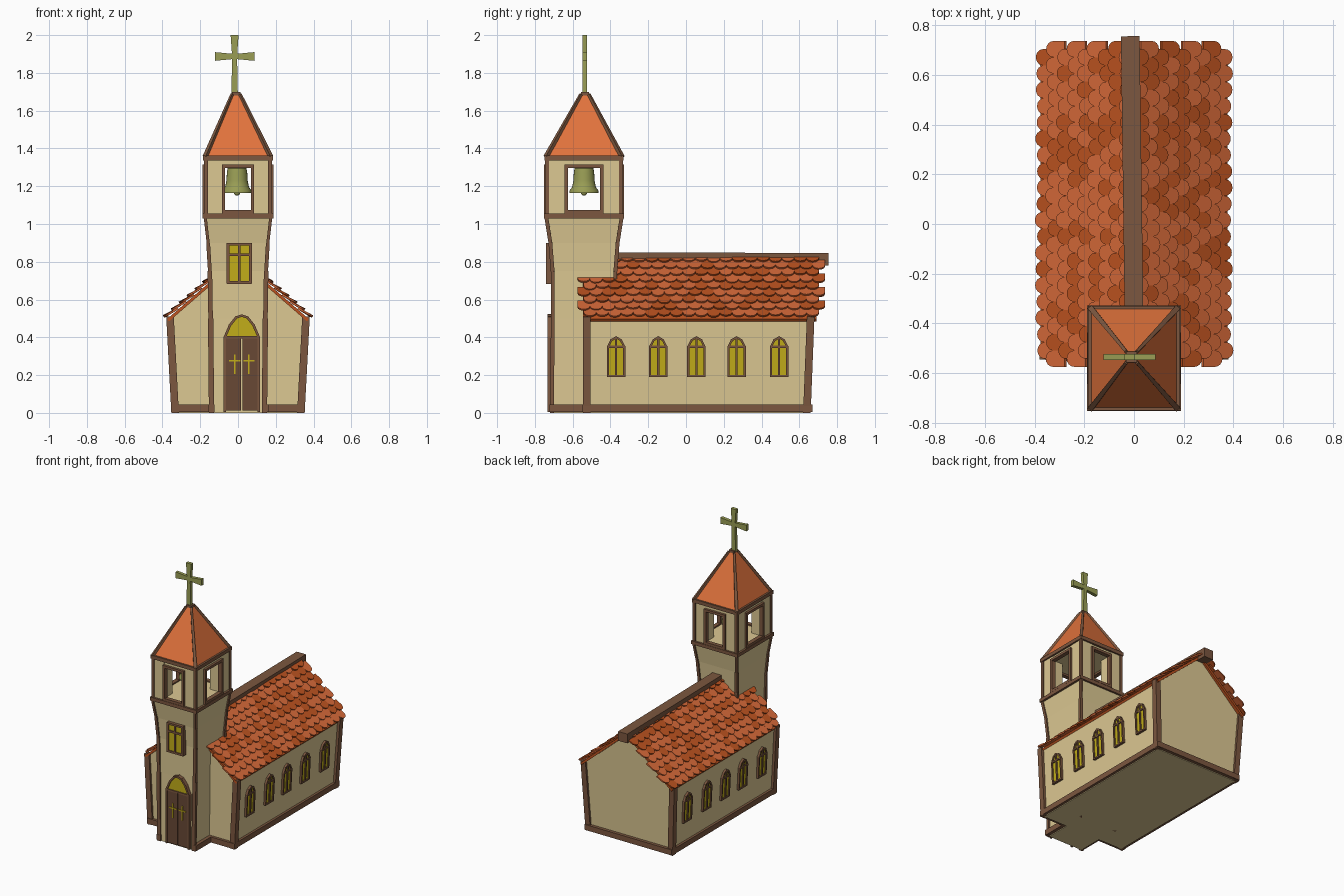
import bpy, bmesh, math, random
from mathutils import Vector as V

if "Cube" in bpy.data.objects:
    bpy.data.objects.remove(bpy.data.objects["Cube"])
random.seed(4)


def material(name, rgb):
    m = bpy.data.materials.new(name)
    m.diffuse_color = (*rgb, 1)
    m.use_nodes = True
    m.node_tree.nodes["Principled BSDF"].inputs["Base Color"].default_value = m.diffuse_color
    return m


CREAM = material("cream_plaster", (0.72, 0.58, 0.29))
BROWN = material("brown_wood", (0.2, 0.095, 0.05))
DOOR = material("door_wood", (0.14, 0.065, 0.035))
ORANGE = material("orange_roof", (0.75, 0.17, 0.045))
TILE_A = material("tile_light", (0.66, 0.14, 0.04))
TILE_B = material("tile_dark", (0.5, 0.085, 0.014))
YELLOW = material("yellow_glass", (0.54, 0.42, 0.01))
OLIVE = material("olive_bronze", (0.32, 0.34, 0.09))


def finish(name, bm, *mats):
    bmesh.ops.recalc_face_normals(bm, faces=bm.faces)
    me = bpy.data.meshes.new(name)
    bm.to_mesh(me)
    bm.free()
    for m in mats:
        me.materials.append(m)
    ob = bpy.data.objects.new(name, me)
    bpy.context.collection.objects.link(ob)
    return ob


def loft(bm, rings, mat=0):
    vs = [[bm.verts.new(p) for p in r] for r in rings]
    n = len(vs[0])
    faces = [vs[0][::-1], vs[-1]]
    for a, b in zip(vs, vs[1:]):
        faces += [[a[i], a[(i + 1) % n], b[(i + 1) % n], b[i]] for i in range(n)]
    for f in faces:
        bm.faces.new(f).material_index = mat


def beam(bm, p, q, w, d, n, w2=None, ext=0.0):
    """Bar from p to q, width w (to w2), depth d along n."""
    p, q, n = V(p), V(q), V(n).normalized()
    a = (q - p).normalized()
    s = a.cross(n).normalized()
    n = s.cross(a)
    ends = ((p - a * ext, w), (q + a * ext, w2 or w))
    loft(bm, [[c + s * (i * k / 2) + n * (j * d / 2) for i, j in ((-1, -1), (1, -1), (1, 1), (-1, 1))]
              for c, k in ends])


def beams(name, segs, w, d, n, mat, ext=0.0):
    bm = bmesh.new()
    for p, q in segs:
        beam(bm, p, q, w, d, n, ext=ext)
    return finish(name, bm, mat)


def loop(pts, closed=True):
    return list(zip(pts, pts[1:] + pts[:1])) if closed else list(zip(pts, pts[1:]))


def rect(z, hx, hy, cx=0.0, cy=0.0):
    return [V((cx + i * hx, cy + j * hy, z)) for i, j in ((-1, -1), (1, -1), (1, 1), (-1, 1))]


def solid(name, rings, mat):
    bm = bmesh.new()
    loft(bm, rings)
    return finish(name, bm, mat)


def plate(name, pts, n, t, mat):
    n = V(n) * t
    return solid(name, [[V(p) - n for p in pts], [V(p) + n for p in pts]], mat)


# Nave body with leaning walls and gables
prof = [(-.335, 0), (.335, 0), (.36, .5), (0, .8), (-.36, .5)]
solid("nave_walls", [[(x, -.53, z) for x, z in prof],
                     [(x, .645 + .04 * z, z) for x, z in prof]], CREAM)

# Nave corner posts and base boards
bm = bmesh.new()
for s in (-1, 1):
    beam(bm, (s * .333, -.525, 0), (s * .36, -.525, .51), .04, .04, (0, 1, 0))
    beam(bm, (s * .333, .64, 0), (s * .36, .66, .51), .04, .04, (0, 1, 0))
finish("nave_corner_posts", bm, BROWN)
Z = .025
base = [(.14, -.535, Z), (.34, -.535, Z), (.34, .655, Z), (-.34, .655, Z), (-.34, -.535, Z), (-.13, -.535, Z)]
bm = bmesh.new()
for p, q in loop(base, False) + [((s * .145 + .005, -.71, Z), (s * .145 + .005, -.53, Z)) for s in (-1, 1)]:
    beam(bm, p, q, .03, .04, (0, 0, 1), ext=.012)
finish("base_boards", bm, BROWN)

# Roof deck and rounded tiles
RIDGE, EAVE = V((0, 0, .822)), V((.375, 0, .497))
D = (EAVE - RIDGE).normalized()
N = V((-D.z, 0, D.x))
deck = bmesh.new()
tiles = bmesh.new()
L = (EAVE - RIDGE).length
ROWS, COLS, W = 9, 19, .0655
tip = [(-.5, 0)] + [(-.5 * math.cos(math.pi * k / 8), .5 * math.sin(math.pi * k / 8)) for k in range(9)] + [(.5, 0)]
for s in (-1, 1):
    def side(p):
        return V((s * p.x, p.y, p.z))
    c = [RIDGE - N * .016, EAVE - N * .016, EAVE, RIDGE]
    loft(deck, [[side(p + V((0, y, 0))) for p in c] for y in (-.545, .69)])
    for r in range(ROWS):
        s0 = L - (r + 1) * (L / ROWS) + .024
        for k in range(COLS + r % 2):
            y = -.525 + W * (k + (0 if r % 2 == 0 else -.5)) + W * .25
            mid = RIDGE + D * s0
            if abs(mid.x) < .11 and y < -.4:
                continue
            lift = .014 + random.uniform(-.003, .004)
            push = random.uniform(-.005, .005)
            out = [(-.5, -.05)] + [(u, v * W + push) for u, v in tip[1:-1]] + [(.5, -.05)]
            rings = []
            for t in (0, .01):
                rings.append([side(mid + D * v + N * (lift * (v + .05) / .075 + t) + V((0, y + u * W, 0)))
                              for u, v in out])
            loft(tiles, rings, random.choice((0, 0, 1)))
finish("roof_deck", deck, TILE_B)
finish("roof_tiles", tiles, TILE_A, TILE_B)
beams("ridge_beam", [((0, -.36, .815), (-.015, .755, .813))], .075, .068, (0, 0, 1), BROWN)

# Pointed side windows, five on each side
arch = [(-.043, .195), (.043, .195), (.043, .35), (.025, .385), (0, .4), (-.025, .385), (-.043, .35)]
for s, label in ((-1, "left"), (1, "right")):
    for i, y in enumerate((-.37, -.147, .055, .268, .493)):
        def on_wall(u, v, o=.004):
            return V((s * (.335 + .05 * v + o), y + u, v))
        n = V((s, 0, 0))
        pts = [on_wall(u, v) for u, v in arch]
        plate(f"{label}_window_glass_{i + 1}", pts, n, .004, YELLOW)
        segs = loop(pts) + [(on_wall(0, .2), on_wall(0, .395)), (on_wall(-.04, .35), on_wall(.04, .35))]
        beams(f"{label}_window_frame_{i + 1}", segs, .011, .024, n, BROWN, ext=.004)

# Tower shaft flaring towards the belfry
CX, CY = 0.0, -.54
levels = [(0, .14, .17), (.5, .145, .165), (.75, .149, .166), (.9, .158, .178), (1.04, .174, .2)]
rings = [rect(z, a, b, CX, CY) for z, a, b in levels]
solid("tower_shaft", rings, CREAM)
bm = bmesh.new()
for i in range(4):
    col = [r[i] for r in rings]
    for k, (p, q) in enumerate(loop(col, False)):
        beam(bm, p, q, (.028, .024, .02, .016)[k], .02, (0, 1, 0))
finish("tower_corner_trim", bm, BROWN)

# Belfry: floor, four piers, ceiling
bm = bmesh.new()
for i in (-1, 1):
    for j in (-1, 1):
        loft(bm, [rect(z, .045, .05, CX + i * .128, CY + j * .148) for z in (1.04, 1.345)])
for z0, z1 in ((1.03, 1.065), (1.31, 1.35)):
    loft(bm, [rect(z, .17, .195, CX, CY) for z in (z0, z1)])
finish("belfry_walls", bm, CREAM)
beams("belfry_corner_trim", [(p, V((p.x, p.y, 1.34))) for p in rect(1.04, .17, .196, CX, CY)],
      .02, .02, (0, 1, 0), BROWN)
for name, z, a, b, t in (("belfry_lower_band", 1.042, .178, .202, .025), ("belfry_upper_band", 1.35, .174, .2, .026)):
    beams(name, loop(rect(z, a, b, CX, CY)), .02, t, (0, 0, 1), BROWN, ext=.01)
for s, a, b in ((-1, "front", "left"), (1, "back", "right")):
    f = [V((CX + u, CY + s * .197, z)) for u, z in ((-.077, 1.065), (.077, 1.065), (.077, 1.305), (-.077, 1.305))]
    beams(f"belfry_{a}_frame", loop(f), .018, .03, (0, 1, 0), BROWN, ext=.009)
    f = [V((CX + s * .172, CY + u, z)) for u, z in ((-.095, 1.065), (.095, 1.065), (.095, 1.305), (-.095, 1.305))]
    beams(f"belfry_{b}_frame", loop(f), .018, .03, (1, 0, 0), BROWN, ext=.009)

# Bell (lathed) and clapper
prof = [(0, 1.312), (.03, 1.31), (.05, 1.295), (.054, 1.27), (.056, 1.23), (.063, 1.195), (.078, 1.175),
        (.078, 1.163), (.066, 1.165), (.05, 1.2), (.045, 1.26), (0, 1.285)]
bm = bmesh.new()
vs = [bm.verts.new((CX - .005 + r, CY, z)) for r, z in prof]
es = [bm.edges.new(e) for e in zip(vs, vs[1:])]
bmesh.ops.spin(bm, geom=vs + es, cent=(CX - .005, CY, 0), axis=(0, 0, 1), angle=math.tau, steps=24)
bmesh.ops.remove_doubles(bm, verts=bm.verts, dist=1e-4)
bell = finish("bell", bm, OLIVE)
bpy.ops.mesh.primitive_uv_sphere_add(segments=12, ring_count=8, radius=.017, location=(CX - .005, CY, 1.167))
clapper = bpy.context.object
clapper.name = "bell_clapper"
clapper.data.materials.append(OLIVE)
bell.select_set(True)
bpy.ops.object.shade_smooth_by_angle(angle=math.radians(40))
beams("clapper_rod", [((CX - .005, CY, 1.17), (CX - .005, CY, 1.29))], .008, .008, (0, 1, 0), OLIVE)

# Spire with hip trim
low, top = rect(1.355, .174, .202, CX, CY), rect(1.685, .02, .02, CX - .01, CY + .005)
solid("spire_roof", [low, top], ORANGE)
bm = bmesh.new()
for p, q in zip(low, top):
    beam(bm, p, q, .022, .018, (p - V((CX, CY, 1.2))), w2=.012)
loft(bm, [rect(z, .022, .022, CX - .01, CY + .005) for z in (1.675, 1.698)])
finish("spire_hip_trim", bm, BROWN)

# Flared cross on top
c = V((-.018, -.535, 1.887))
bm = bmesh.new()
for d, w in (((.105, 0, 0), .046), ((-.105, 0, 0), .046), ((0, 0, .113), .042), ((0, 0, -.195), .034)):
    beam(bm, c, c + V(d), .026, .024, (0, 1, 0), w2=w)
finish("spire_cross", bm, OLIVE)

# Tower front window
Y = -.722
F = V((0, 1, 0))
r = [V((x, Y, z)) for x, z in ((-.053, .69), (.066, .69), (.066, .893), (-.053, .893))]
plate("tower_window_glass", r, F, .012, YELLOW)
beams("tower_window_frame", loop(r) + [((.006, Y, .69), (.006, Y, .893)), ((-.053, Y, .838), (.066, Y, .838))],
      .014, .04, F, BROWN, ext=.006)

# Double door with pointed transom and small crosses
Y = -.712
o = [(-.07, .01), (-.07, .4), (-.042, .465), (-.01, .505), (.02, .515), (.05, .505), (.082, .465), (.11, .4), (.11, .01)]
o3 = [V((x, Y, z)) for x, z in o]
plate("door_transom_glass", o3[1:8], F, .012, YELLOW)
beams("door_frame", loop(o3, False) + [(o3[1], o3[7])], .013, .04, F, BROWN, ext=.004)
for i, (a, b) in enumerate(((-.066, .017), (.023, .106))):
    plate(f"door_leaf_{i + 1}", [(a, Y, .012), (b, Y, .012), (b, Y, .395), (a, Y, .395)], F, .014, DOOR)
    m = (-.018, .058)[i]
    beams(f"door_leaf_cross_{i + 1}", [((m, Y - .014, .205), (m, Y - .014, .31)),
                                       ((m - .03, Y - .014, .275), (m + .03, Y - .014, .275))], .008, .01, F, YELLOW)
